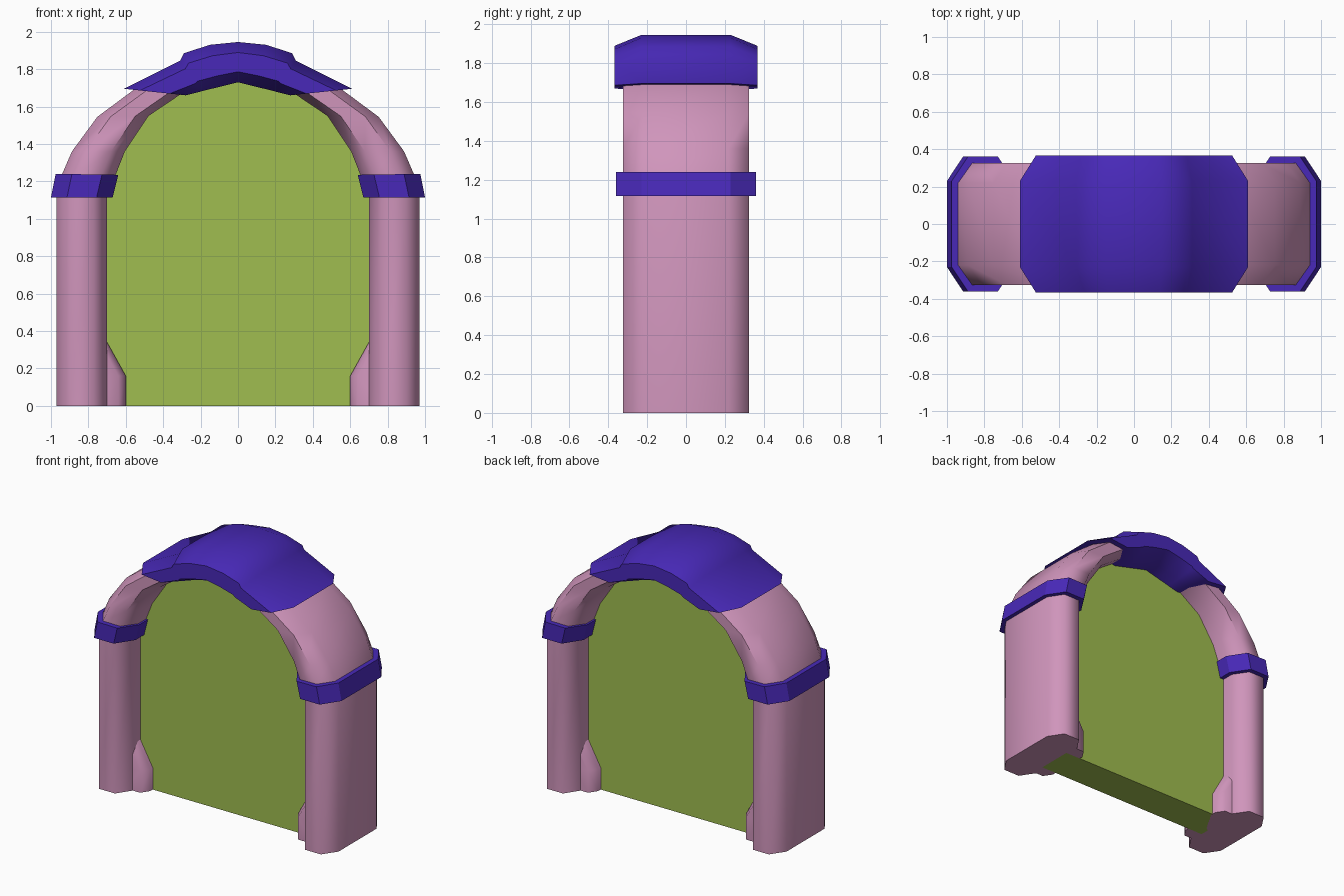
import bpy, bmesh, math

if "Cube" in bpy.data.objects:
    bpy.data.objects.remove(bpy.data.objects["Cube"])


def material(name, color):
    m = bpy.data.materials.new(name)
    m.diffuse_color = color
    m.use_nodes = True
    m.node_tree.nodes["Principled BSDF"].inputs["Base Color"].default_value = m.diffuse_color
    return m


PINK = material("pink", (0.63, 0.30, 0.50, 1))
PURPLE = material("purple", (0.065, 0.022, 0.48, 1))
GREEN = material("green", (0.35, 0.51, 0.08, 1))


def finish(name, bm, mat, angle):
    bmesh.ops.recalc_face_normals(bm, faces=bm.faces)
    me = bpy.data.meshes.new(name)
    bm.to_mesh(me)
    bm.free()
    me.materials.append(mat)
    ob = bpy.data.objects.new(name, me)
    bpy.context.collection.objects.link(ob)
    bpy.context.view_layer.objects.active = ob
    ob.select_set(True)
    bpy.ops.object.shade_smooth_by_angle(angle=math.radians(angle))
    ob.select_set(False)
    return ob


def sweep(name, stations, flat, wide, mat, angle):
    """Octagonal tube through stations of (outer x, outer z, inner x, inner z)."""
    bm = bmesh.new()
    section = [(0, flat), (.26, wide), (.74, wide), (1, flat),
               (1, -flat), (.74, -wide), (.26, -wide), (0, -flat)]
    rings = []
    for ox, oz, ix, iz in stations:
        rings.append([bm.verts.new((ox + (ix - ox) * t, y, oz + (iz - oz) * t))
                      for t, y in section])
    for a, b in zip(rings, rings[1:]):
        for i in range(8):
            j = (i + 1) % 8
            bm.faces.new((a[i], a[j], b[j], b[i]))
    bm.faces.new(rings[0])
    bm.faces.new(rings[-1])
    return finish(name, bm, mat, angle)


def prism(name, loops, mat, angle):
    """Loft between matching loops of points, capped at both ends."""
    bm = bmesh.new()
    rings = [[bm.verts.new(p) for p in loop] for loop in loops]
    n = len(rings[0])
    for a, b in zip(rings, rings[1:]):
        for i in range(n):
            j = (i + 1) % n
            bm.faces.new((a[i], a[j], b[j], b[i]))
    bm.faces.new(rings[0])
    bm.faces.new(rings[-1])
    return finish(name, bm, mat, angle)


def mirrored(half):
    """Complete a half path, whose last station lies on x = 0."""
    return half + [(-a, b, -c, d) for a, b, c, d in reversed(half[:-1])]


# Pink frame: both legs and the arch
arch = [(.97, 0, .70, 0), (.97, 1.13, .70, 1.12), (.94, 1.24, .66, 1.22),
        (.888, 1.36, .605, 1.36), (.752, 1.545, .478, 1.55),
        (.55, 1.695, .30, 1.67), (.29, 1.80, .17, 1.70), (0, 1.85, 0, 1.745)]
sweep("arch_frame", mirrored(arch), .22, .325, PINK, 60)

# Purple cap with a raised middle
cap = [(.61, 1.695, .28, 1.66), (.31, 1.845, .20, 1.68), (.29, 1.885, .19, 1.683),
       (.15, 1.93, .10, 1.705), (0, 1.945, 0, 1.73)]
sweep("top_cap", mirrored(cap), .23, .367, PURPLE, 45)

for s, side in ((1, "right"), (-1, "left")):
    # Tilted purple collar on each leg
    sweep("collar_" + side, [(s * 1.0, 1.115, s * .67, 1.115),
                             (s * .975, 1.24, s * .64, 1.235)], .23, .36, PURPLE, 30)
    # Inner foot swelling
    loops = []
    for z, x in ((0, .60), (.16, .60), (.34, .70)):
        loops.append([(s * .76, -.22, z), (s * (x + .04), -.22, z), (s * x, -.16, z),
                      (s * x, .16, z), (s * (x + .04), .22, z), (s * .76, .22, z)])
    prism("foot_" + side, loops, PINK, 60)

# Green panel filling the opening
half = [(.72, 0), (.72, 1.13), (.68, 1.24), (.63, 1.37), (.50, 1.565), (.30, 1.69)]
outline = half + [(0, 1.76)] + [(-x, z) for x, z in reversed(half)]
prism("door_panel", [[(x, y, z) for x, z in outline] for y in (-.13, .13)], GREEN, 30)
